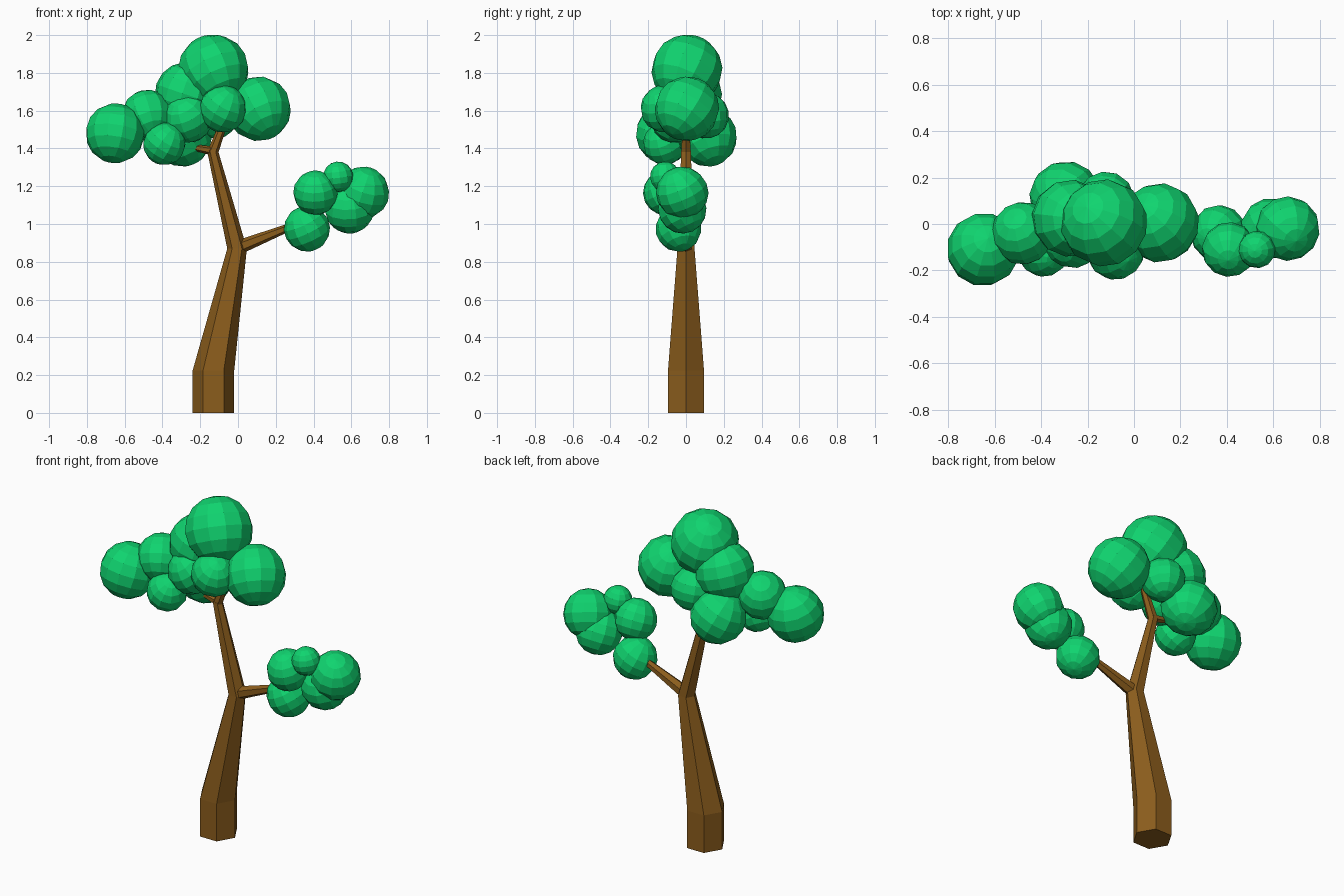
import bpy, bmesh, math, random
from mathutils import Vector, Euler, Matrix

if "Cube" in bpy.data.objects:
    bpy.data.objects.remove(bpy.data.objects["Cube"])

random.seed(4)


def material(name, color):
    m = bpy.data.materials.new(name)
    m.diffuse_color = color
    m.use_nodes = True
    m.node_tree.nodes["Principled BSDF"].inputs["Base Color"].default_value = m.diffuse_color
    return m


bark = material("bark", (0.26, 0.11, 0.012, 1))
leaf = material("leaf", (0.005, 0.66, 0.16, 1))


def finish(name, bm, mat):
    bmesh.ops.recalc_face_normals(bm, faces=bm.faces)
    me = bpy.data.meshes.new(name)
    bm.to_mesh(me)
    bm.free()
    me.materials.append(mat)
    ob = bpy.data.objects.new(name, me)
    bpy.context.collection.objects.link(ob)
    return ob


def limb(name, stations, side, sides=6):
    """Loft hexagonal rings; station = (x, y, z, radius), side = ring x axis."""
    bm = bmesh.new()
    u, v = Vector(side).normalized(), Vector((0, 1, 0))
    rings = []
    for x, y, z, r in stations:
        ring = []
        for i in range(sides):
            a = math.tau * i / sides
            ring.append(bm.verts.new(Vector((x, y, z)) + r * (u * math.cos(a) + v * math.sin(a))))
        rings.append(ring)
    for lo, hi in zip(rings, rings[1:]):
        for i in range(sides):
            j = (i + 1) % sides
            bm.faces.new((lo[i], lo[j], hi[j], hi[i]))
    bm.faces.new(rings[0][::-1])
    bm.faces.new(rings[-1])
    return finish(name, bm, bark)


# Trunk and branches
limb("trunk", [(-0.13, 0, 0, 0.11), (-0.13, 0, 0.225, 0.11), (-0.005, 0, 0.87, 0.052),
               (-0.135, 0, 1.39, 0.029)], (1, 0, 0))
limb("crown_branch", [(-0.135, 0, 1.375, 0.029), (-0.07, 0, 1.55, 0.02)], (1, 0, -0.35))
limb("left_twig", [(-0.125, 0, 1.385, 0.025), (-0.26, 0.01, 1.41, 0.014)], (0.15, 0, 1))
limb("right_branch", [(0.0, 0, 0.875, 0.038), (0.34, -0.02, 1.01, 0.016)], (-0.38, 0, 1))

# Leaf balls: x, y, z, radius
crown = [
    (-0.13, 0.005, 1.815, 0.187), (0.11, 0.005, 1.61, 0.17), (-0.08, -0.115, 1.61, 0.125),
    (-0.65, -0.11, 1.48, 0.157), (-0.48, -0.04, 1.575, 0.135), (-0.39, -0.115, 1.425, 0.112),
    (-0.295, 0.115, 1.46, 0.155), (-0.275, 0.025, 1.69, 0.165), (-0.265, -0.06, 1.56, 0.13),
    (-0.12, 0.105, 1.575, 0.122),
]
side_cluster = [
    (0.365, -0.04, 0.975, 0.121), (0.59, -0.02, 1.08, 0.13), (0.662, -0.02, 1.165, 0.138),
    (0.41, -0.11, 1.165, 0.117), (0.53, -0.11, 1.25, 0.08),
]
for group, balls in (("crown_leaves", crown), ("side_leaves", side_cluster)):
    for n, (x, y, z, r) in enumerate(balls, 1):
        bm = bmesh.new()
        tilt = Euler([random.uniform(-0.6, 0.6) for _ in range(3)]).to_matrix().to_4x4()
        bmesh.ops.create_uvsphere(bm, u_segments=12, v_segments=8, radius=r * 1.01,
                                  matrix=Matrix.Translation((x, y, z)) @ tilt)
        finish(f"{group}_{n}", bm, leaf)
